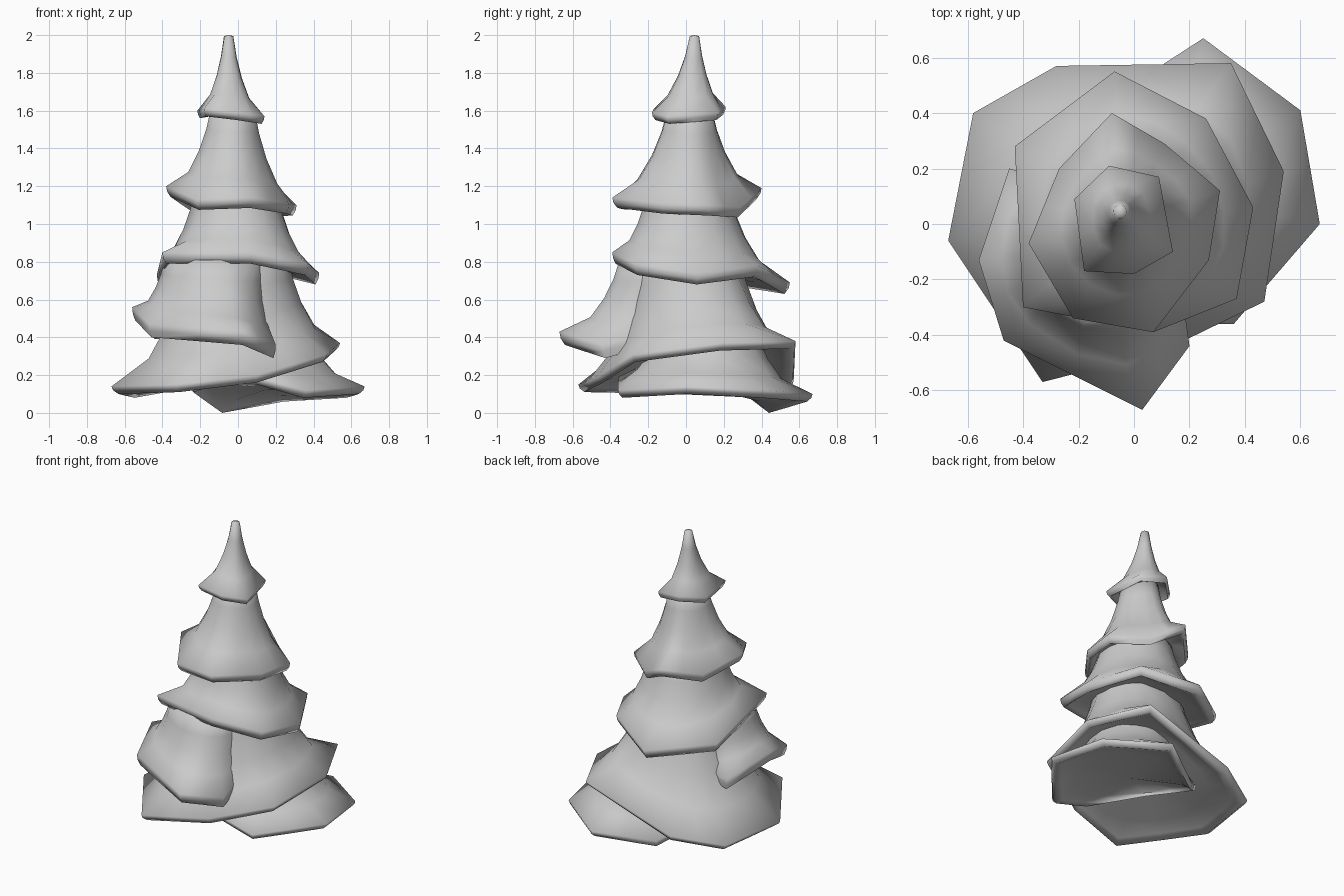
import bpy, bmesh
from math import atan2, cos, sin, radians
from mathutils import Vector

# (outward fraction, downward fraction, share of lip depth): concave skirt, rolled lip, shallow underside
PROFILE = [(0, 0, 0), (0.13, 0.27, 0), (0.32, 0.53, 0), (0.6, 0.79, 0), (1, 1, 0),
           (0.98, 1, 0.5), (0.91, 1, 1), (0.78, 0.97, 0.9), (0.5, 0.93, 0.8)]


def tier(name, top, radius, lip, corners):
    """Foliage skirt flaring from a small top ring to an irregular rim."""
    cx, cy, cz = top
    # rim corners plus edge midpoints, so the upper skirt can round off
    pts = [Vector(p) for p in corners]
    rim = []
    for i, p in enumerate(pts):
        rim += [p, (p + pts[(i + 1) % len(pts)]) / 2]
    n = len(rim)
    bm = bmesh.new()
    rings = []
    for s, t, drop in PROFILE:
        ring = []
        for i, p in enumerate(rim):
            a = atan2(p.y - cy, p.x - cx)
            q = Vector((cx + radius * cos(a), cy + radius * sin(a), cz))
            if s < 0.7:
                p = p / 2 + (rim[i - 1] + rim[(i + 1) % n]) / 4
            ring.append(bm.verts.new((q.x + (p.x - q.x) * s, q.y + (p.y - q.y) * s,
                                      q.z + (p.z - q.z) * t - drop * lip)))
        rings.append(ring)
    for upper, lower in zip(rings, rings[1:]):
        for i in range(n):
            j = (i + 1) % n
            bm.faces.new((upper[i], upper[j], lower[j], lower[i]))
    # close the tip and the underside
    for ring in (rings[0], rings[-1]):
        c = bm.verts.new(sum((v.co for v in ring), Vector()) / n)
        if ring is rings[0]:
            c.co.z += 0.005
        for i in range(n):
            bm.faces.new((ring[i], ring[(i + 1) % n], c))
    bmesh.ops.recalc_face_normals(bm, faces=bm.faces)
    mesh = bpy.data.meshes.new(name)
    bm.to_mesh(mesh)
    bm.free()
    ob = bpy.data.objects.new(name, mesh)
    bpy.context.collection.objects.link(ob)
    bpy.ops.object.select_all(action='DESELECT')
    ob.select_set(True)
    bpy.context.view_layer.objects.active = ob
    bpy.ops.object.shade_smooth_by_angle(angle=radians(100))


# pointed crown
tier("crown_tip", (-0.05, 0.045, 1.995), 0.025, 0.04,
     [(-0.09, 0.21, 1.62), (0.09, 0.17, 1.59), (0.14, -0.10, 1.57),
      (0, -0.18, 1.59), (-0.18, -0.17, 1.61), (-0.215, 0.09, 1.60)])

# upper and middle skirts
tier("upper_tier", (-0.03, 0.02, 1.62), 0.115, 0.055,
     [(-0.08, 0.40, 1.19), (0.11, 0.29, 1.09), (0.31, 0.12, 1.10), (0.27, -0.13, 1.11),
      (0.07, -0.39, 1.14), (-0.22, -0.34, 1.13), (-0.38, -0.07, 1.20), (-0.27, 0.20, 1.13)])
tier("middle_tier", (-0.01, 0.01, 1.18), 0.22, 0.06,
     [(-0.07, 0.55, 0.69), (0.26, 0.38, 0.78), (0.43, 0.06, 0.74), (0.37, -0.27, 0.79),
      (0.07, -0.39, 0.85), (-0.40, -0.30, 0.85), (-0.43, 0.28, 0.73)])

# overlapping bough on the front left
tier("front_bough", (-0.12, -0.09, 0.81), 0.27, 0.07,
     [(-0.45, 0.20, 0.46), (-0.10, 0.10, 0.50), (0.16, -0.14, 0.44), (0.20, -0.44, 0.36),
      (0.03, -0.67, 0.43), (-0.47, -0.42, 0.47), (-0.56, -0.13, 0.56)])

# wide tilted skirt, high on the right and low on the left
tier("lower_tier", (0, 0.02, 0.85), 0.26, 0.04,
     [(0.54, 0.19, 0.37), (0.35, 0.58, 0.38), (-0.28, 0.57, 0.17), (-0.58, 0.40, 0.12),
      (-0.67, -0.06, 0.14), (-0.33, -0.57, 0.15), (0.10, -0.46, 0.20), (0.47, -0.28, 0.31)])

# bottom bough peeking out on the right and back
tier("bottom_bough", (0.10, 0.12, 0.50), 0.24, 0.04,
     [(0.60, 0.41, 0.12), (0.25, 0.67, 0.10), (-0.09, 0.45, 0.04), (-0.25, 0.30, 0.15),
      (-0.10, 0.00, 0.19), (0.10, -0.36, 0.19), (0.36, -0.36, 0.12), (0.67, 0.0, 0.14)])
